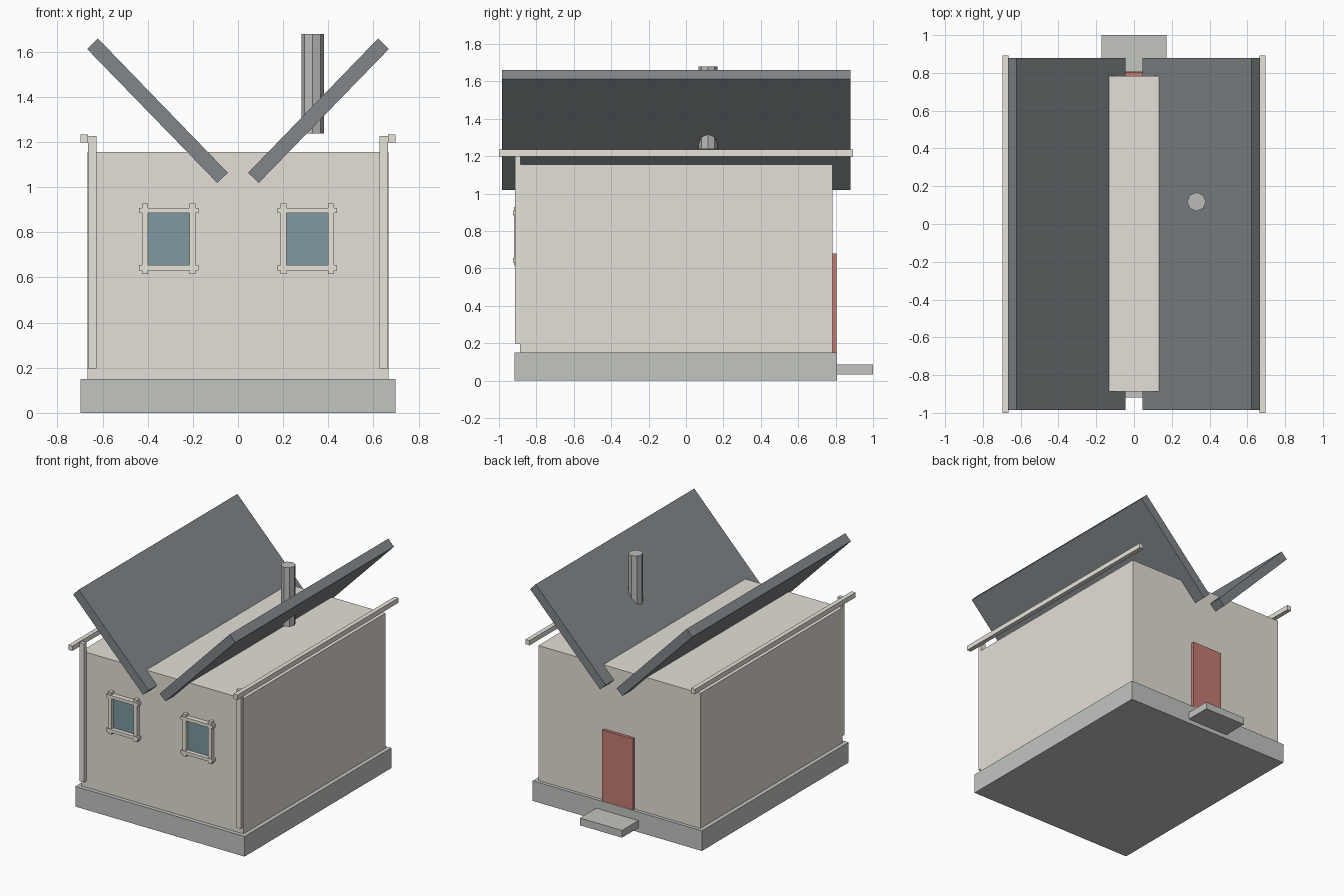
import bpy, bmesh

if "Cube" in bpy.data.objects:
    bpy.data.objects.remove(bpy.data.objects["Cube"])


def material(name, r, g, b):
    m = bpy.data.materials.new(name)
    m.diffuse_color = (r, g, b, 1)
    m.use_nodes = True
    m.node_tree.nodes["Principled BSDF"].inputs["Base Color"].default_value = m.diffuse_color
    return m


CREAM = material("plaster", 0.78, 0.74, 0.68)
TRIM = material("trim", 0.80, 0.77, 0.69)
STONE = material("stone", 0.54, 0.56, 0.53)
SLATE = material("slate", 0.22, 0.24, 0.25)
GLASS = material("glass", 0.21, 0.32, 0.35)
RED = material("red_paint", 0.55, 0.20, 0.17)
METAL = material("flue_metal", 0.5, 0.5, 0.49)


def finish(name, bm, mat, mirror=False):
    bmesh.ops.recalc_face_normals(bm, faces=bm.faces)
    me = bpy.data.meshes.new(name)
    bm.to_mesh(me)
    bm.free()
    ob = bpy.data.objects.new(name, me)
    bpy.context.collection.objects.link(ob)
    me.materials.append(mat)
    if mirror:
        ob.modifiers.new("Mirror", 'MIRROR').use_axis = (True, False, False)
    return ob


def box(name, xs, ys, zs, mat, mirror=False):
    bm = bmesh.new()
    bmesh.ops.create_cube(bm, size=1)
    for v in bm.verts:
        v.co = [r[0] if c < 0 else r[1] for c, r in zip(v.co, (xs, ys, zs))]
    return finish(name, bm, mat, mirror)


# Base, walls, back door and step
box("foundation", (-0.697, 0.697), (-0.918, 0.808), (0, 0.15), STONE)
box("walls", (-0.667, 0.667), (-0.888, 0.783), (0.15, 1.155), CREAM)
box("door", (-0.126, 0.126), (0.77, 0.805), (0.15, 0.68), RED)
box("door_step", (-0.173, 0.173), (0.806, 1.0), (0.032, 0.086), STONE)

# Sloping roof slabs, meeting in a valley
bm = bmesh.new()
profile = [(0.6215, 1.66), (0.668, 1.612), (0.092, 1.019), (0.045, 1.064)]
face = bm.faces.new([bm.verts.new((x, -0.985, z)) for x, z in profile])
ext = bmesh.ops.extrude_face_region(bm, geom=[face])
bmesh.ops.translate(bm, vec=(0, 1.865, 0),
                    verts=[g for g in ext["geom"] if isinstance(g, bmesh.types.BMVert)])
finish("roof_slab", bm, SLATE, True)

# Gutters and front downpipes
box("gutter", (0.664, 0.697), (-1.0, 0.892), (1.198, 1.234), TRIM, True)
box("downpipe", (0.627, 0.664), (-0.915, -0.885), (0.197, 1.226), TRIM, True)

# Front windows with crossed bar frames
box("window_glass", (0.210, 0.402), (-0.895, -0.88), (0.65, 0.89), GLASS, True)
for side, x in (("inner", 0.189), ("outer", 0.399)):
    box("window_post_" + side, (x, x + 0.026), (-0.920, -0.88), (0.615, 0.928), TRIM, True)
for side, z in (("sill", 0.632), ("head", 0.885)):
    box("window_" + side, (0.176, 0.438), (-0.925, -0.88), (z, z + 0.024), TRIM, True)

# Eight-sided flue through the right roof slab
bpy.ops.mesh.primitive_cylinder_add(vertices=8, radius=0.05, depth=0.44,
                                    location=(0.331, 0.118, 1.459))
flue = bpy.context.object
flue.name = "flue_pipe"
flue.data.materials.append(METAL)
